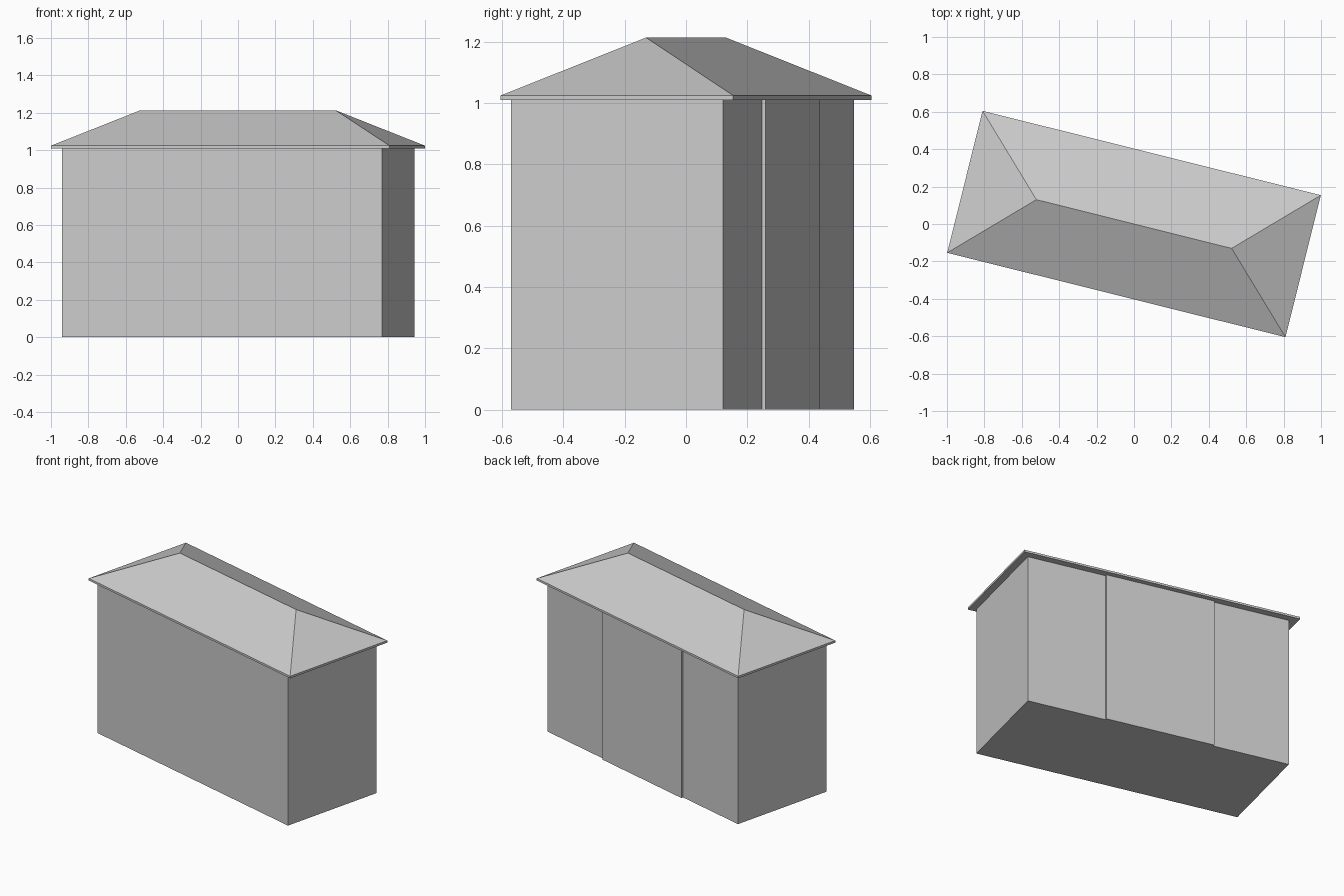
import bpy
import bmesh
from math import radians
from mathutils import Vector

cube = bpy.data.objects.get("Cube")
if cube:
    bpy.data.objects.remove(cube, do_unlink=True)

TURN = radians(-14)      # the building stands at an angle to the axes
EAVE, SLAB_TOP, RIDGE = 1.01, 1.024, 1.213

grey = bpy.data.materials.new("plain grey")
grey.use_nodes = True
colour = (0.6, 0.6, 0.6, 1)
grey.diffuse_color = colour
grey.node_tree.nodes["Principled BSDF"].inputs["Base Color"].default_value = colour


def extrude_outline(bm, outline, bottom, top):
    """Closed prism from a plan outline; returns its top face."""
    base = bm.faces.new([bm.verts.new((x, y, bottom)) for x, y in outline])
    result = bmesh.ops.extrude_face_region(bm, geom=[base], use_keep_orig=True)
    verts = [g for g in result["geom"] if isinstance(g, bmesh.types.BMVert)]
    bmesh.ops.translate(bm, verts=verts, vec=Vector((0, 0, top - bottom)))
    return next(g for g in result["geom"] if isinstance(g, bmesh.types.BMFace))


def finish(bm, name):
    bmesh.ops.recalc_face_normals(bm, faces=bm.faces[:])
    mesh = bpy.data.meshes.new(name)
    bm.to_mesh(mesh)
    bm.free()
    mesh.materials.append(grey)
    obj = bpy.data.objects.new(name, mesh)
    obj.rotation_euler.z = TURN
    bpy.context.collection.objects.link(obj)


# Walls: plain box plan with a shallow projecting bay along the back
west, east, front, back = -0.878, 0.886, -0.368, 0.345
bay_west, bay_east, bay_back = -0.368, 0.361, 0.358
bm = bmesh.new()
extrude_outline(bm, [(west, front), (east, front), (east, back), (bay_east, back),
                     (bay_east, bay_back), (bay_west, bay_back),
                     (bay_west, back), (west, back)], 0, EAVE)
finish(bm, "walls")

# Hipped roof: thin eave slab whose top face rises to a ridge
half_x, half_y, ridge_x = 0.932, 0.391, 0.538
bm = bmesh.new()
top = extrude_outline(bm, [(-half_x, -half_y), (half_x, -half_y),
                           (half_x, half_y), (-half_x, half_y)], EAVE, SLAB_TOP)
corner = {(v.co.x > 0, v.co.y > 0): v for v in top.verts}
bm.faces.remove(top)
ridge = {side: bm.verts.new((ridge_x if side else -ridge_x, 0, RIDGE))
         for side in (False, True)}
for side in (False, True):
    bm.faces.new([corner[side, False], corner[side, True], ridge[side]])
    bm.faces.new([corner[False, side], corner[True, side], ridge[True], ridge[False]])
finish(bm, "hipped_roof")
